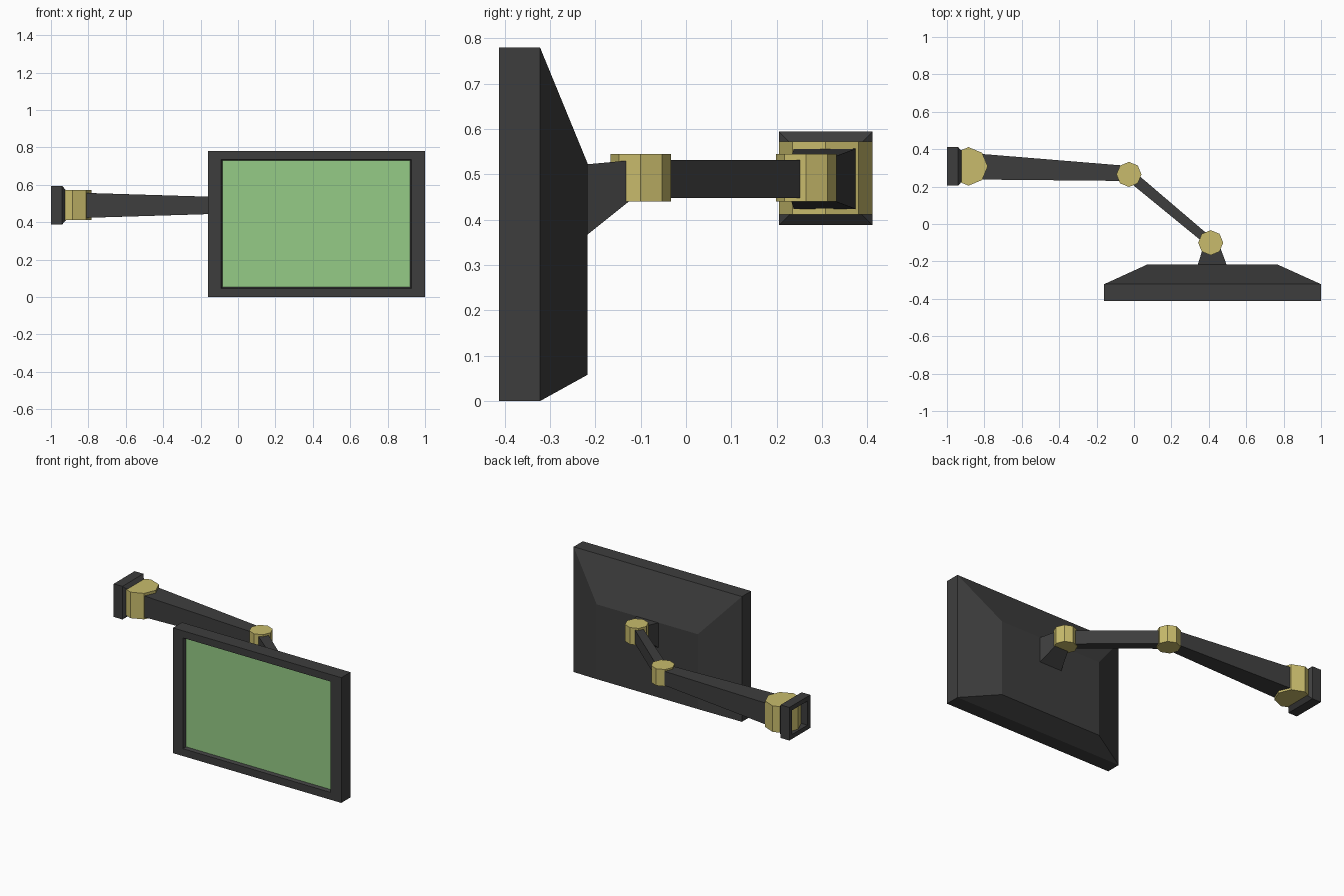
import bpy, bmesh
from mathutils import Vector

if "Cube" in bpy.data.objects:
    bpy.data.objects.remove(bpy.data.objects["Cube"])


def material(name, rgb):
    m = bpy.data.materials.new(name)
    m.diffuse_color = (*rgb, 1)
    m.use_nodes = True
    m.node_tree.nodes["Principled BSDF"].inputs["Base Color"].default_value = m.diffuse_color
    return m


DARK = material("dark_plastic", (0.048, 0.048, 0.048))
GOLD = material("brass", (0.58, 0.50, 0.15))
GREEN = material("screen_green", (0.30, 0.60, 0.24))
X, Y, Z = Vector((1, 0, 0)), Vector((0, 1, 0)), Vector((0, 0, 1))


def finish(name, bm, mat):
    bmesh.ops.recalc_face_normals(bm, faces=bm.faces)
    mesh = bpy.data.meshes.new(name)
    bm.to_mesh(mesh)
    bm.free()
    mesh.materials.append(mat)
    ob = bpy.data.objects.new(name, mesh)
    bpy.context.collection.objects.link(ob)
    return ob


def rect(centre, side, w, h):
    """Rectangle spanned by a side direction and the vertical."""
    c = Vector(centre)
    return [c + side * w * a + Z * h * b
            for a, b in ((-.5, -.5), (.5, -.5), (.5, .5), (-.5, .5))]


def xz(y, x0, x1, z0, z1):
    return rect(((x0 + x1) / 2, y, (z0 + z1) / 2), X, x1 - x0, z1 - z0)


def loft(name, rings, mat, closed=False):
    """Skin rectangles in order; cap the ends, or join last to first."""
    bm = bmesh.new()
    rows = [[bm.verts.new(p) for p in r] for r in rings]
    pairs = list(zip(rows, rows[1:]))
    if closed:
        pairs.append((rows[-1], rows[0]))
    else:
        bm.faces.new(rows[0])
        bm.faces.new(rows[-1])
    for a, b in pairs:
        for i in range(4):
            j = (i + 1) % 4
            bm.faces.new((a[i], a[j], b[j], b[i]))
    return finish(name, bm, mat)


def hub(name, x, y, z0, z1, r):
    """Octagonal pivot with corners on the x and y axes."""
    bm = bmesh.new()
    bmesh.ops.create_cone(bm, cap_ends=True, segments=8,
                          radius1=r, radius2=r, depth=z1 - z0)
    bmesh.ops.translate(bm, verts=bm.verts, vec=(x, y, (z0 + z1) / 2))
    return finish(name, bm, GOLD)


def arm(name, a, b, size_a, size_b):
    a, b = Vector(a), Vector(b)
    side = (b - a).cross(Z).normalized()
    return loft(name, [rect(a, side, *size_a), rect(b, side, *size_b)], DARK)


# Monitor housing: recess floor, bezel lip, outer box, tapered back
loft("monitor_housing", [
    xz(-0.390, -0.082, 0.920, 0.053, 0.729),
    xz(-0.412, -0.092, 0.927, 0.046, 0.736),
    xz(-0.412, -0.160, 1.000, 0.000, 0.780),
    xz(-0.322, -0.160, 1.000, 0.000, 0.780),
    xz(-0.217, 0.070, 0.768, 0.058, 0.524)], DARK)

# Screen panel, seated in the recess
loft("screen", [xz(-0.393, -0.082, 0.920, 0.053, 0.729),
                xz(-0.380, -0.082, 0.920, 0.053, 0.729)], GREEN)

# Neck between the monitor back and the first pivot
loft("monitor_neck", [xz(-0.220, 0.340, 0.496, 0.365, 0.522),
                      xz(-0.110, 0.375, 0.455, 0.453, 0.532)], DARK)

# Pivots
hub("monitor_pivot", 0.410, -0.100, 0.440, 0.545, 0.067)
hub("elbow_pivot", -0.027, 0.265, 0.440, 0.545, 0.067)
hub("wall_pivot", -0.885, 0.308, 0.411, 0.573, 0.103)

# Arms
arm("forearm", (0.410, -0.100, 0.490), (-0.027, 0.265, 0.490),
    (0.048, 0.084), (0.060, 0.084))
arm("upper_arm", (-0.860, 0.308, 0.490), (-0.027, 0.270, 0.490),
    (0.140, 0.136), (0.080, 0.085))

# Hollow wall bracket with chamfered front edge
loft("wall_bracket", [rect((x, 0.308, 0.491), Y, s, s) for x, s in (
    (-1.0, 0.206), (-0.94, 0.206), (-0.92, 0.160),
    (-0.92, 0.150), (-1.0, 0.150))], DARK, closed=True)
